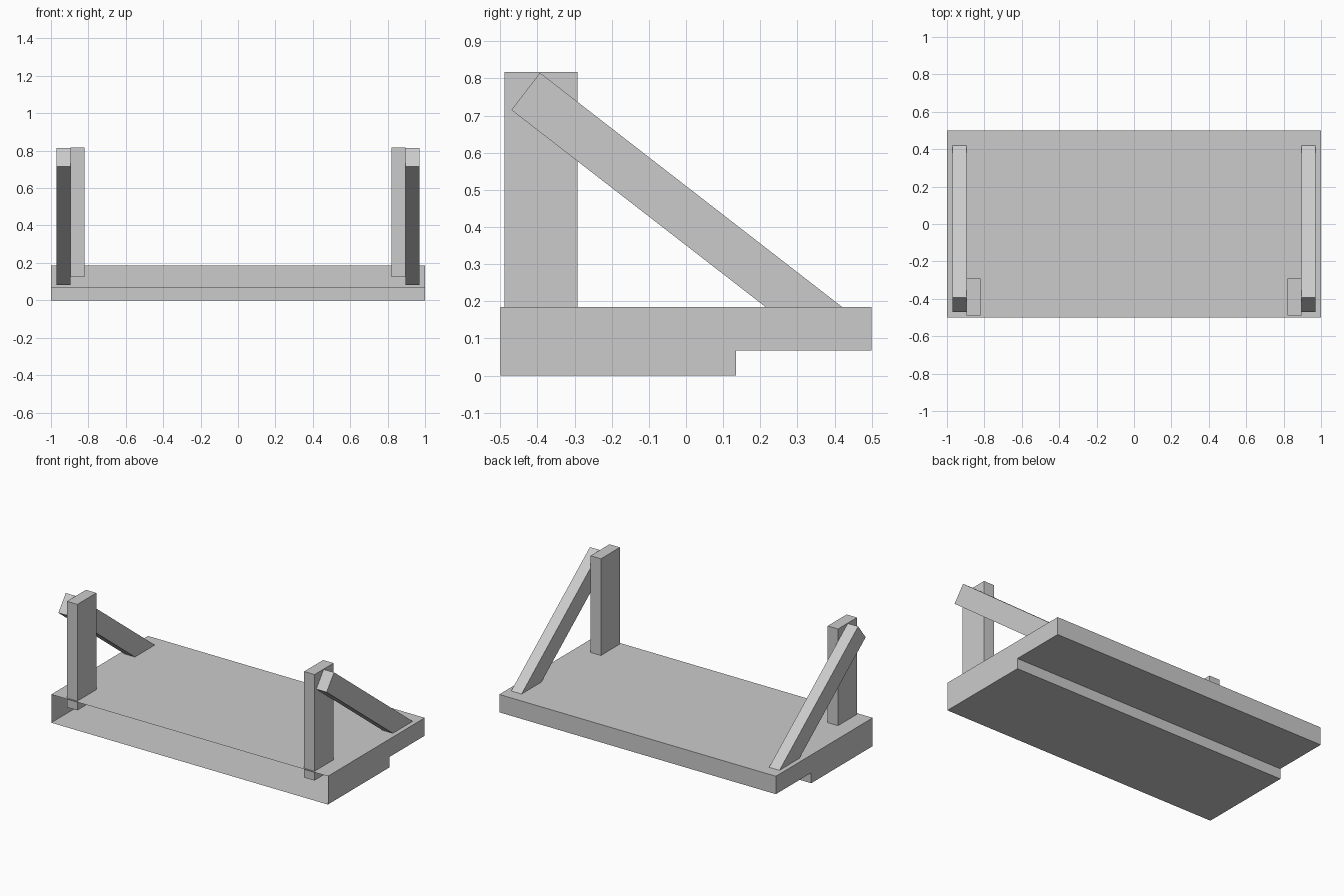
import bpy, bmesh

if "Cube" in bpy.data.objects:
    bpy.data.objects.remove(bpy.data.objects["Cube"])


def extrude_profile(name, profile, x0, x1, open_front=False):
    """Extrude a (y, z) outline along x; optionally leave its front side open."""
    bm = bmesh.new()
    face = bm.faces.new([bm.verts.new((x0, y, z)) for y, z in profile])
    res = bmesh.ops.extrude_face_region(bm, geom=[face], use_keep_orig=True)
    new_verts = [g for g in res["geom"] if isinstance(g, bmesh.types.BMVert)]
    bmesh.ops.translate(bm, verts=new_verts, vec=(x1 - x0, 0, 0))
    bmesh.ops.recalc_face_normals(bm, faces=bm.faces[:])
    if open_front:
        front = [f for f in bm.faces if f.normal.y < -0.9]
        bmesh.ops.delete(bm, geom=front, context='FACES_ONLY')
    mesh = bpy.data.meshes.new(name)
    bm.to_mesh(mesh)
    bm.free()
    obj = bpy.data.objects.new(name, mesh)
    bpy.context.collection.objects.link(obj)
    return obj


# Stepped base shell, open at the front
base = [(-0.5, 0), (0.135, 0), (0.135, 0.068), (0.5, 0.068), (0.5, 0.185), (-0.5, 0.185)]
extrude_profile("base", base, -1, 1, open_front=True)

# Upright posts and diagonal braces, sunk into the base on both sides
post = [(-0.488, 0.124), (-0.292, 0.124), (-0.292, 0.817), (-0.488, 0.817)]
brace = [(-0.47, 0.715), (0.348, 0.081), (0.425, 0.181), (-0.393, 0.815)]
for label, s in (("left", -1), ("right", 1)):
    extrude_profile(label + "_post", post, s * 0.82, s * 0.895)
    extrude_profile(label + "_brace", brace, s * 0.895, s * 0.97)
